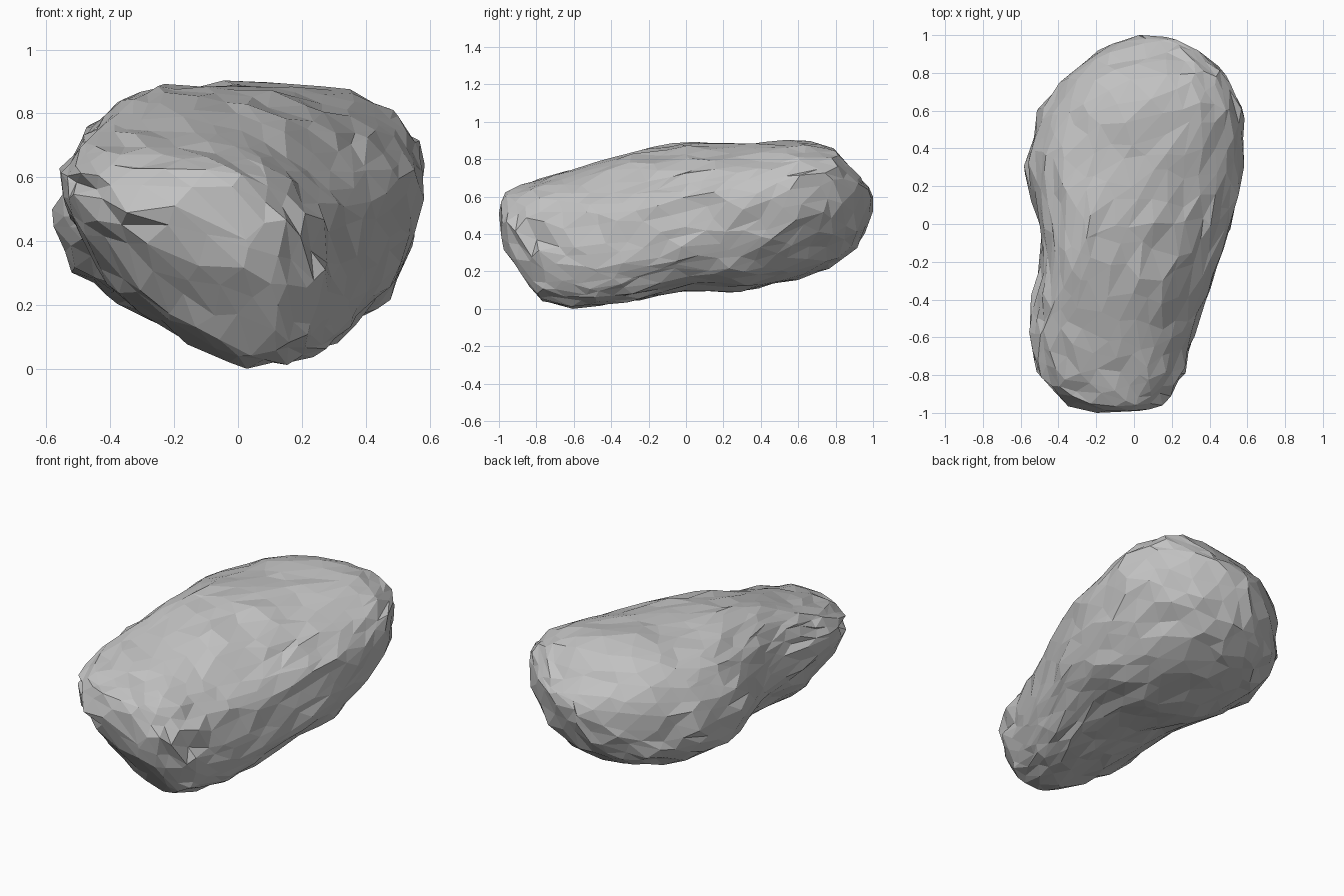
import bpy, bmesh, math, random
from mathutils import Vector, noise

cube = bpy.data.objects.get("Cube")
if cube:
    bpy.data.objects.remove(cube, do_unlink=True)
random.seed(7)

# Boulder outline along its length:
# y, left x, right x, bottom z, top z, keel x, crest x, left edge z, right edge z
SECTIONS = [
    (-1.0, -.13, .04, .40, .57, -.02, -.06, .50, .48),
    (-.95, -.35, .14, .28, .63, .02, -.10, .50, .46),
    (-.8, -.51, .26, .06, .69, .03, -.18, .53, .40),
    (-.6, -.56, .31, .0, .74, .05, -.20, .53, .37),
    (-.3, -.50, .42, .04, .84, .10, -.22, .52, .38),
    (0, -.50, .52, .10, .89, .10, -.20, .48, .46),
    (.3, -.575, .575, .09, .88, .06, -.06, .47, .54),
    (.6, -.50, .58, .16, .90, .0, .10, .48, .64),
    (.8, -.36, .49, .24, .85, -.02, .16, .50, .69),
    (.93, -.17, .33, .32, .71, .04, .14, .54, .62),
    (1.0, .04, .16, .54, .63, .09, .11, .58, .59),
]


def section(y):
    """Blend the two neighbouring outline rows."""
    for a, b in zip(SECTIONS, SECTIONS[1:]):
        if y <= b[0]:
            t = (y - a[0]) / (b[0] - a[0])
            return [p + (q - p) * t for p, q in zip(a, b)][1:]
    return SECTIONS[-1][1:]


def rounded(value, power):
    return math.copysign(abs(value) ** (2 / power), value)


def surface(d):
    """Carry a unit direction onto the lopsided boulder body."""
    y = max(-1, min(1, d.y))
    left, right, low, high, keel, crest, left_z, right_z = section(y)
    angle = math.atan2(d.z, d.x)
    c, s = math.cos(angle), math.sin(angle)
    mid_x = crest if s > 0 else keel
    mid_z = right_z if c > 0 else left_z
    back = (y + 1) / 2
    # Undercut lower left at the front, undercut lower right at the back
    if s > 0:
        power = 2.1 + .2 * back if c > 0 else 2.8 - .6 * back
    else:
        power = 2.8 - 1.0 * back ** 2 if c > 0 else 1.25 + 1.1 * back
    x = mid_x + rounded(c, power) * ((right - mid_x) if c > 0 else (mid_x - left))
    z = mid_z + rounded(s, power) * ((high - mid_z) if s > 0 else (mid_z - low))
    return Vector((x, y, z))


# Boulder body with irregular triangles
bm = bmesh.new()
bmesh.ops.create_icosphere(bm, subdivisions=4, radius=1)
for v in bm.verts:
    d = v.co.copy()
    jitter = Vector([random.uniform(-.04, .04) for _ in range(3)])
    p = surface((d + jitter).normalized())
    # Broad dents, then chipped ledges running lengthwise on the flanks
    bump = .012 * noise.noise(p * 4)
    flank = max(0, 1 - abs(p.z - .5) / .33) * min(1, abs(d.x) * 1.8)
    flank *= 1 if p.y < .45 else .4
    ledge = noise.noise(Vector((p.x * 3, p.y * 4, p.z * 15)))
    p += d * (bump + .04 * flank * ledge)
    p += Vector([random.uniform(-.011, .011) for _ in range(3)])
    p.y = max(-1, min(1, p.y + flank * random.uniform(-.03, .03)))
    p.z = max(0, p.z)
    v.co = p
bmesh.ops.recalc_face_normals(bm, faces=bm.faces)

mesh = bpy.data.meshes.new("boulder")
bm.to_mesh(mesh)
bm.free()
boulder = bpy.data.objects.new("boulder", mesh)
bpy.context.collection.objects.link(boulder)

# Plain stone colour
stone = bpy.data.materials.new("stone grey")
stone.use_nodes = True
grey = (.54, .54, .54, 1)
stone.diffuse_color = grey
stone.node_tree.nodes["Principled BSDF"].inputs["Base Color"].default_value = grey
mesh.materials.append(stone)
